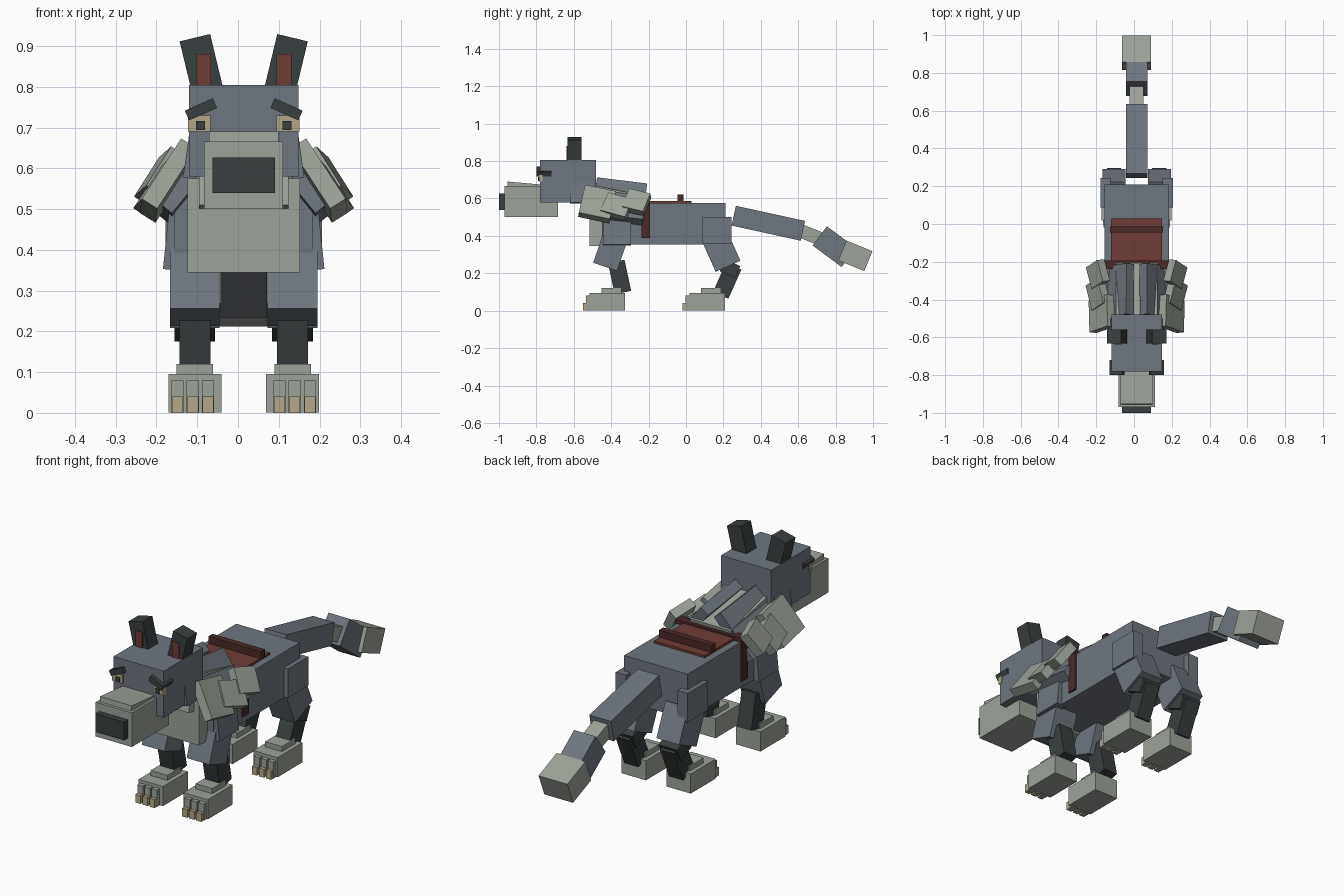
import bpy, bmesh, math
from mathutils import Matrix, Vector, Euler

if "Cube" in bpy.data.objects:
    bpy.data.objects.remove(bpy.data.objects["Cube"])

CX = 0.014  # symmetry plane of the animal


def lin(c):
    return c / 12.92 if c <= 0.04045 else ((c + 0.055) / 1.055) ** 2.4


def material(name, hexcode):
    m = bpy.data.materials.new(name)
    rgb = [lin(int(hexcode[i:i + 2], 16) / 255) for i in (0, 2, 4)]
    m.diffuse_color = (*rgb, 1)
    m.use_nodes = True
    m.node_tree.nodes["Principled BSDF"].inputs["Base Color"].default_value = m.diffuse_color
    return m


GREY = material("slate_grey_fur", "6F767F")
LIGHT = material("pale_grey_fur", "9CA398")
DARK = material("charcoal_fur", "393F3F")
RED = material("dull_red", "6E3C36")
MAROON = material("maroon_strap", "4A2A28")
TAN = material("tan", "B5A788")


def box(name, c, size, mat, rot=(0, 0, 0)):
    """Box given by centre (x from the symmetry plane), size and rotation in degrees."""
    bm = bmesh.new()
    bmesh.ops.create_cube(bm, size=1)
    m = Matrix.Translation((c[0] + CX, c[1], c[2]))
    m = m @ Euler([math.radians(a) for a in rot]).to_matrix().to_4x4()
    bm.transform(m @ Matrix.Diagonal((*size, 1)))
    me = bpy.data.meshes.new(name)
    bm.to_mesh(me)
    bm.free()
    me.materials.append(mat)
    ob = bpy.data.objects.new(name, me)
    bpy.context.collection.objects.link(ob)
    return ob


def pair(name, c, size, mat, rot=(0, 0, 0)):
    """Box on the +x side and its mirror."""
    box(name + "_right", c, size, mat, rot)
    box(name + "_left", (-c[0], c[1], c[2]), size, mat, (rot[0], -rot[1], -rot[2]))


def limb(name, a, b, width, thick, mat):
    """Box running between two (y, z) points in the symmetry plane."""
    d = Vector(b) - Vector(a)
    mid = (Vector(a) + Vector(b)) / 2
    box(name, (0, mid.x, mid.y), (width, d.length, thick), mat,
        (math.degrees(math.atan2(d.y, d.x)), 0, 0))


# Torso and chest
box("body", (0, -0.12, 0.465), (0.34, 0.66, 0.22), GREY)
box("chest_bib", (0, -0.48, 0.46), (0.276, 0.07, 0.23), LIGHT)
box("neck", (0, -0.38, 0.56), (0.22, 0.32, 0.17), LIGHT, (-12, 0, 0))
pair("shoulder", (0.165, -0.37, 0.43), (0.05, 0.15, 0.16), GREY, (0, -6, 0))
pair("hip", (0.165, 0.165, 0.43), (0.055, 0.155, 0.14), GREY)

# Mane
pair("mane_plate", (0.115, -0.355, 0.585), (0.25, 0.27, 0.05), GREY, (-11, 50, -8))
pair("mane_tuft_front", (0.185, -0.475, 0.57), (0.045, 0.17, 0.18), LIGHT, (-14, -32, 6))
pair("mane_tuft_middle", (0.205, -0.37, 0.555), (0.045, 0.14, 0.12), LIGHT, (-18, -34, -4))
pair("mane_tuft_rear", (0.205, -0.265, 0.58), (0.045, 0.12, 0.12), LIGHT, (-16, -34, -6))

# Head
box("head", (0, -0.63, 0.692), (0.268, 0.30, 0.225), GREY)
pair("cheek", (0.125, -0.56, 0.64), (0.03, 0.12, 0.13), GREY, (0, -8, 0))
box("muzzle", (0, -0.827, 0.583), (0.194, 0.285, 0.165), LIGHT)
box("muzzle_bridge", (0, -0.855, 0.664), (0.17, 0.20, 0.035), LIGHT, (-5, 0, 0))
box("nose", (0, -0.98, 0.583), (0.154, 0.04, 0.088), DARK)
pair("eye", (0.109, -0.777, 0.71), (0.056, 0.02, 0.04), TAN)
pair("pupil", (0.106, -0.787, 0.705), (0.022, 0.008, 0.022), DARK)
pair("brow", (0.105, -0.76, 0.745), (0.075, 0.08, 0.026), DARK, (0, 24, 0))
pair("ear", (0.104, -0.595, 0.855), (0.077, 0.075, 0.135), DARK, (0, 13.5, 0))
pair("inner_ear", (0.0985, -0.634, 0.843), (0.037, 0.008, 0.076), RED)

# Saddle and straps
box("saddle_pad", (0, -0.085, 0.578), (0.27, 0.23, 0.016), RED)
box("saddle_bar", (0, -0.03, 0.602), (0.28, 0.032, 0.036), MAROON)
box("saddle_front_strap", (0, -0.215, 0.582), (0.35, 0.045, 0.024), MAROON)
pair("side_strap", (0.173, -0.215, 0.485), (0.012, 0.045, 0.195), MAROON)

# Legs and feet
LX = 0.12
pair("front_upper_leg", (LX, -0.405, 0.315), (0.122, 0.135, 0.17), GREY, (-19, 0, 0))
pair("front_lower_leg", (LX, -0.355, 0.18), (0.076, 0.09, 0.17), DARK, (12, 0, 0))
pair("rear_upper_leg", (LX, 0.19, 0.315), (0.122, 0.145, 0.17), GREY, (24, 0, 0))
pair("rear_hock", (LX, 0.235, 0.225), (0.10, 0.09, 0.07), DARK, (-24, 0, 0))
pair("rear_lower_leg", (LX, 0.22, 0.16), (0.076, 0.09, 0.17), DARK, (-24, 0, 0))
for name, y in (("front", -0.42), ("rear", 0.113)):
    pair(name + "_foot", (LX, y, 0.048), (0.13, 0.19, 0.095), LIGHT)
    pair(name + "_ankle", (LX, y + 0.02, 0.105), (0.09, 0.105, 0.03), LIGHT)
    for i in (-1, 0, 1):
        x = LX + 0.005 + i * 0.0375
        pair(f"{name}_toe_{i + 2}", (x, y - 0.10, 0.04), (0.03, 0.03, 0.08), LIGHT)
        pair(f"{name}_claw_{i + 2}", (x, y - 0.117, 0.02), (0.027, 0.03, 0.04), TAN)

# Tail
limb("tail_base", (0.255, 0.508), (0.625, 0.427), 0.115, 0.108, GREY)
limb("tail_joint", (0.61, 0.428), (0.73, 0.38), 0.074, 0.072, LIGHT)
limb("tail_middle", (0.715, 0.40), (0.87, 0.285), 0.115, 0.128, GREY)
limb("tail_tip", (0.836, 0.322), (0.975, 0.265), 0.154, 0.115, LIGHT)
